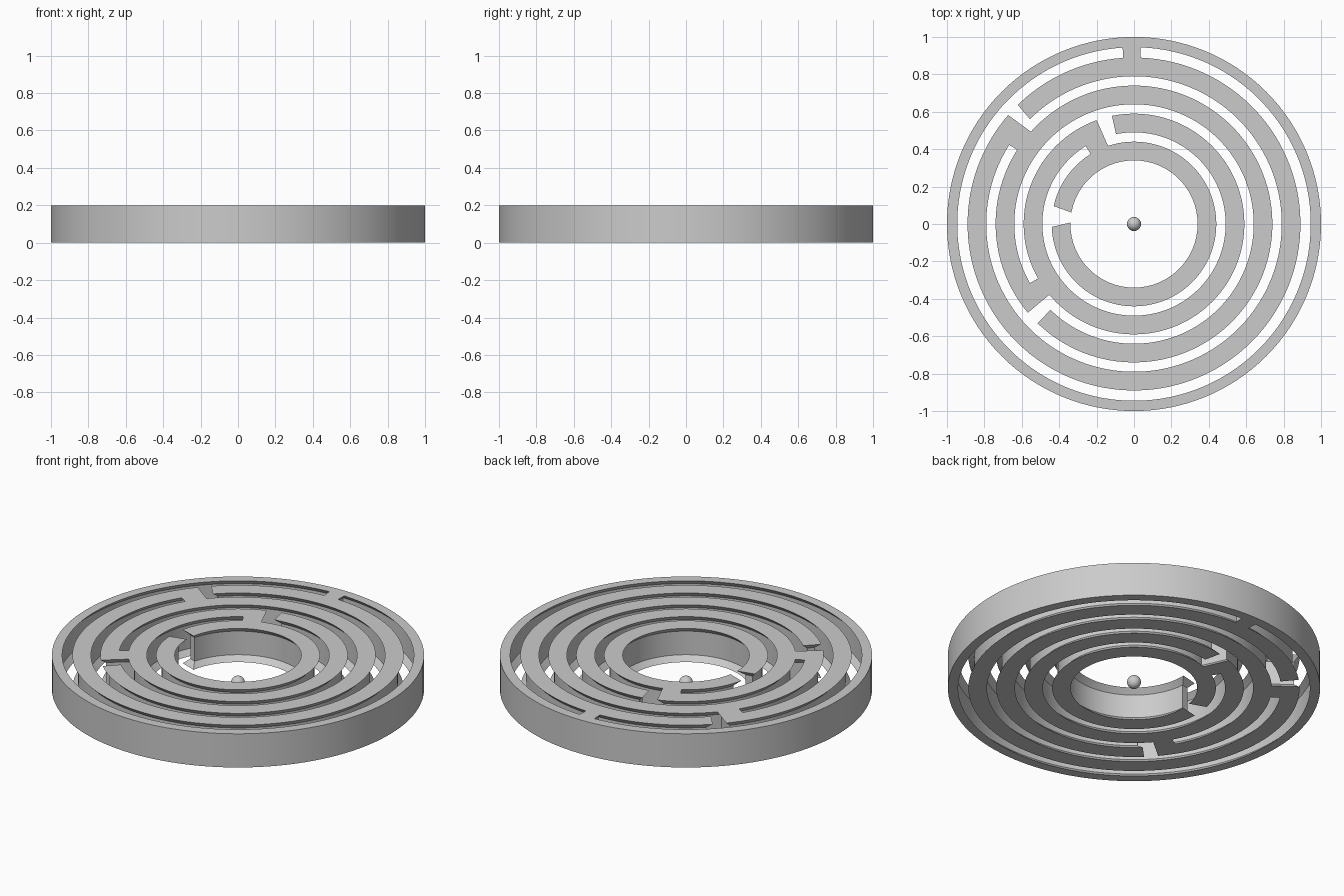
import bpy, bmesh, math

if "Cube" in bpy.data.objects:
    bpy.data.objects.remove(bpy.data.objects["Cube"])

H = 0.2      # disc height
C = 0.03     # how far the channel sides are hollowed out between the lips
LEVELS = [(-0.02, 0), (0, 0), (C, C), (H - C, C), (H, 0), (H + 0.02, 0)]

grey = bpy.data.materials.new("light grey")
grey.diffuse_color = (0.6, 0.6, 0.6, 1)
grey.use_nodes = True
grey.node_tree.nodes["Principled BSDF"].inputs["Base Color"].default_value = grey.diffuse_color


def make_object(name, bm):
    bmesh.ops.recalc_face_normals(bm, faces=bm.faces)
    mesh = bpy.data.meshes.new(name)
    bm.to_mesh(mesh)
    bm.free()
    mesh.materials.append(grey)
    obj = bpy.data.objects.new(name, mesh)
    bpy.context.collection.objects.link(obj)
    return obj


def loft(name, loops):
    """Stack equal-length point loops into a closed solid."""
    bm = bmesh.new()
    rows = [[bm.verts.new(p) for p in loop] for loop in loops]
    n = len(rows[0])
    for a, b in zip(rows, rows[1:]):
        for i in range(n):
            j = (i + 1) % n
            bm.faces.new((a[i], a[j], b[j], b[i]))
    bm.faces.new(rows[0][::-1])
    bm.faces.new(rows[-1])
    return make_object(name, bm)


def polar(r, deg, z):
    a = math.radians(deg)
    return (r * math.cos(a), r * math.sin(a), z)


def disc(name, radius, levels, n=128):
    return loft(name, [[polar(radius + o, 360 * i / n, z) for i in range(n)]
                       for z, o in levels])


def sector(name, r0, r1, inner, outer, grow_out):
    """Curved slot cutter; inner and outer are (start, end) angles in degrees."""
    n = max(4, int((outer[1] - outer[0]) / 2.8))
    loops = []
    for z, o in LEVELS:
        ri, ro = r0 - o, r1 + (o if grow_out else 0)
        da, db = math.degrees(o / r0), math.degrees(o / r1)
        def arc(r, ends, d):
            s, e = ends[0] - d, ends[1] + d
            return [polar(r, s + (e - s) * i / n, z) for i in range(n + 1)]
        loops.append(arc(ro, outer, db) + arc(ri, inner, da)[::-1])
    return loft(name, loops)


# Solid disc and the round centre chamber
maze = disc("maze_disc", 1.0, [(0, 0), (H, 0)])
cutters = [disc("centre_cutter", 0.34, LEVELS)]

# Ring channels: inner radius, outer radius, start and end angle
for r0, r1, a0, a1 in [(0.89, 0.945, 93.7, 447.8),
                       (0.74, 0.79, 147.6, 498.15),
                       (0.59, 0.64, 219.95, 569.6),
                       (0.44, 0.49, 121.8, 468.35)]:
    cutters.append(sector("channel_cutter", r0, r1, (a0, a1), (a0, a1), True))

# Doorways through the rings
for r0, r1, inner, outer in [(0.742, 0.91, (135.1, 138.2), (134.2, 139.2)),
                             (0.592, 0.762, (219.9, 225.8), (219.9, 225.8)),
                             (0.442, 0.612, (101.2, 108.4), (101.6, 109.9)),
                             (0.32, 0.462, (170.2, 177.7), (167.1, 182.6))]:
    cutters.append(sector("doorway_cutter", r0, r1, inner, outer, False))

# Carve the maze
bpy.context.view_layer.objects.active = maze
for cutter in cutters:
    mod = maze.modifiers.new("carve", 'BOOLEAN')
    mod.operation = 'DIFFERENCE'
    mod.solver = 'EXACT'
    mod.object = cutter
    bpy.ops.object.modifier_apply(modifier=mod.name)
    bpy.data.objects.remove(cutter)

# Ball resting in the centre
bm = bmesh.new()
bmesh.ops.create_uvsphere(bm, u_segments=32, v_segments=16, radius=0.0375)
bmesh.ops.translate(bm, verts=bm.verts, vec=(0, 0, 0.0375))
ball = make_object("ball", bm)

for obj in (maze, ball):
    bpy.ops.object.select_all(action='DESELECT')
    obj.select_set(True)
    bpy.context.view_layer.objects.active = obj
    bpy.ops.object.shade_smooth_by_angle(angle=math.radians(30))
